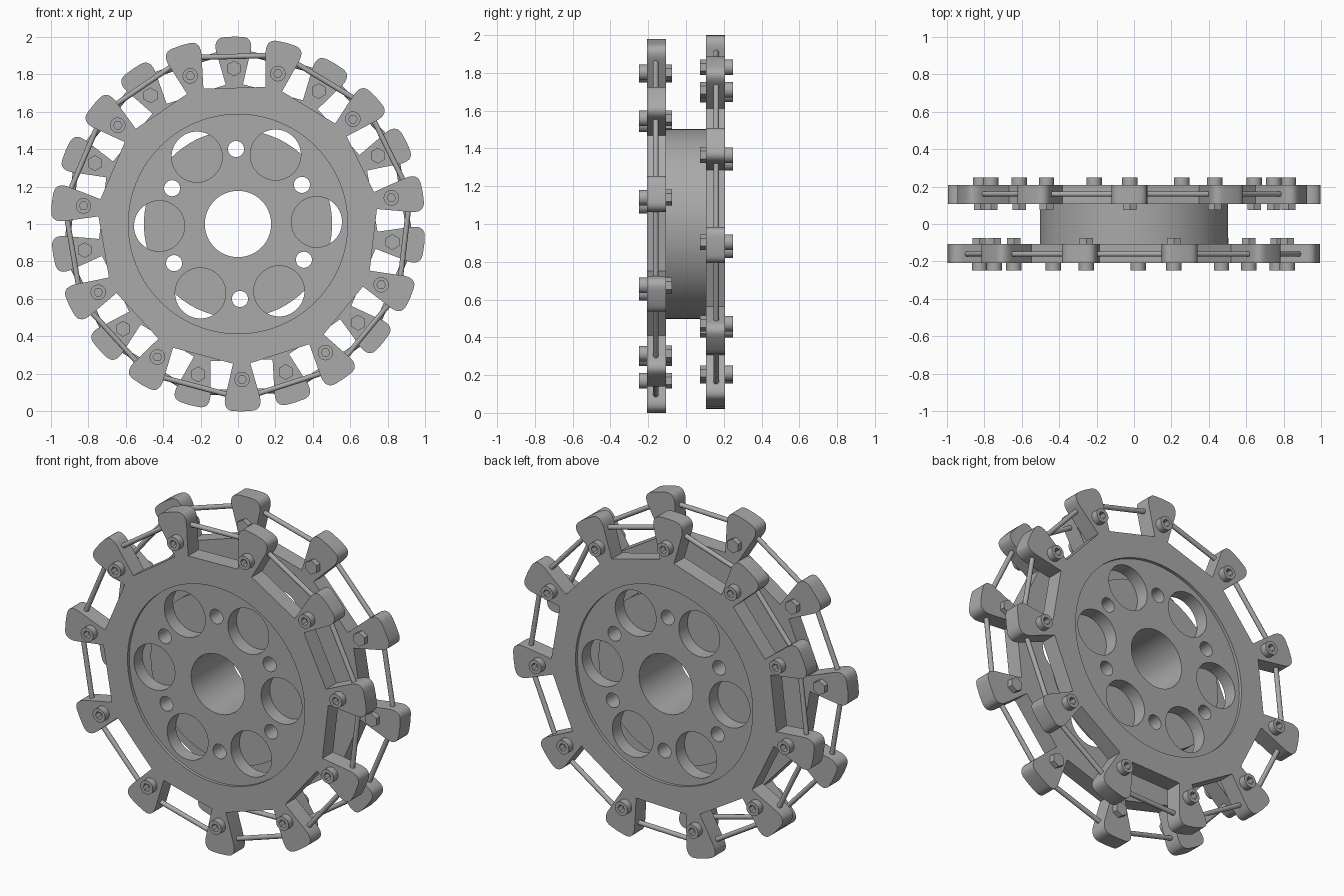
import bpy
from math import sin, cos, pi, radians
from mathutils import Vector

cube = bpy.data.objects.get("Cube")
if cube:
    bpy.data.objects.remove(cube, do_unlink=True)

TEETH = 11
STEP = 2 * pi / TEETH
TILT = radians(1.5)
INNER, OUTER = 0.107, 0.207      # plate distance from the middle plane
CENTRE = Vector((0, 0, 1))

grey = bpy.data.materials.new("machined_grey")
grey.use_nodes = True
colour = (0.4, 0.4, 0.4, 1)
grey.diffuse_color = colour
grey.node_tree.nodes["Principled BSDF"].inputs["Base Color"].default_value = colour


def finish(obj):
    bpy.ops.object.select_all(action='DESELECT')
    obj.select_set(True)
    bpy.context.view_layer.objects.active = obj
    bpy.ops.object.shade_smooth_by_angle(angle=radians(32))


def ring(radius, sides=64, x=0, z=0, turn=0):
    return [(x + radius * cos(turn + 2 * pi * i / sides),
             z + radius * sin(turn + 2 * pi * i / sides)) for i in range(sides)]


def ring_pattern(radius, distance, turn, sides):
    """Six holes spaced evenly around the axle."""
    angles = [turn + k * pi / 3 for k in range(6)]
    return [ring(radius, sides, distance * cos(a), distance * sin(a)) for a in angles]


def prism(name, loops, y0, y1):
    """Fill the loops (inner ones become holes) and extrude from y0 to y1."""
    curve = bpy.data.curves.new(name, 'CURVE')
    curve.dimensions = '2D'
    curve.fill_mode = 'BOTH'
    curve.extrude = abs(y1 - y0) / 2
    for loop in loops:
        spline = curve.splines.new('POLY')
        spline.points.add(len(loop) - 1)
        for point, (x, z) in zip(spline.points, loop):
            point.co = (x, z, 0, 1)
        spline.use_cyclic_u = True
    temp = bpy.data.objects.new(name + "_outline", curve)
    bpy.context.collection.objects.link(temp)
    bpy.context.view_layer.update()
    graph = bpy.context.evaluated_depsgraph_get()
    mesh = bpy.data.meshes.new_from_object(temp.evaluated_get(graph))
    bpy.data.objects.remove(temp, do_unlink=True)
    mesh.name = name
    for v in mesh.vertices:      # stand the outline up to face the front
        x, z, depth = v.co
        v.co = (x, (y0 + y1) / 2 - depth, z)
    mesh.materials.clear()
    mesh.materials.append(grey)
    obj = bpy.data.objects.new(name, mesh)
    bpy.context.collection.objects.link(obj)
    obj.location = CENTRE
    bpy.context.view_layer.objects.active = obj
    obj.select_set(True)
    bpy.ops.object.mode_set(mode='EDIT')
    bpy.ops.mesh.select_all(action='SELECT')
    bpy.ops.mesh.remove_doubles(threshold=0.00005)
    bpy.ops.mesh.normals_make_consistent(inside=False)
    bpy.ops.object.mode_set(mode='OBJECT')
    finish(obj)
    return obj


def tooth_half():
    """Half of one flared tooth, as (radius, sideways) from neck to crown."""
    neck_r = (0.727 - 0.046 * sin(STEP / 2)) / cos(STEP / 2)
    start, corner, end = Vector((0.925, 0.093)), Vector((0.995, 0.107)), Vector((0.998, 0.045))
    bend = [start * (1 - t) ** 2 + corner * 2 * t * (1 - t) + end * t * t
            for t in (i / 7 for i in range(8))]
    return [(neck_r, 0.046)] + [tuple(p) for p in bend]


def toothed_outline(turn):
    half = tooth_half()
    profile = [(r, -t) for r, t in half] + [(1.0, 0)] + half[::-1]
    points = []
    for k in range(TEETH):
        a = turn + k * STEP
        points += [(r * cos(a) - t * sin(a), r * sin(a) + t * cos(a)) for r, t in profile]
    return points


def rod(name, a, b, radius):
    bpy.ops.mesh.primitive_cylinder_add(vertices=16, radius=radius, depth=(b - a).length,
                                        location=(a + b) / 2)
    obj = bpy.context.object
    obj.name = name
    obj.rotation_euler = (b - a).to_track_quat('Z', 'Y').to_euler()
    obj.data.materials.append(grey)
    finish(obj)


def copies(source, name, places):
    """Put the source at the first place and linked copies at the others."""
    for i, place in enumerate(places):
        obj = source if i == 0 else bpy.data.objects.new(f"{name}_{i + 1}", source.data)
        if i:
            bpy.context.collection.objects.link(obj)
        obj.location = place


# Central hub with axle bore and bolt holes
bore = ring(0.177, 96)
bolt_holes = ring_pattern(0.043, 0.4, TILT + pi / 6, 32)
prism("hub", [ring(0.502, 128), bore] + bolt_holes, -INNER, INNER)

for side, s, turn in (("front", -1, TILT - pi / 2), ("back", 1, TILT + pi / 2)):
    # Toothed rim and the slightly recessed web inside it
    prism(side + "_toothed_rim", [toothed_outline(turn), ring(0.585, 128)], s * INNER, s * OUTER)
    prism(side + "_web", [ring(0.585, 128), bore] + bolt_holes
          + ring_pattern(0.135, 0.42, TILT, 64), s * INNER, s * (OUTER - 0.018))

    # Socket head bolts outside, hexagon nuts inside
    angles = [turn + k * STEP for k in range(TEETH)]
    places = [CENTRE + Vector((0.83 * cos(a), 0, 0.83 * sin(a))) for a in angles]
    head = prism(side + "_bolt_head", [ring(0.041, 32), ring(0.023, 6)],
                 s * OUTER, s * 0.248)
    copies(head, side + "_bolt_head", places)
    nut = prism(side + "_nut", [ring(0.042, 6, turn=pi / 6)], s * 0.075, s * INNER)
    copies(nut, side + "_nut", places)

    # Rods linking each tooth to the next
    ends = [CENTRE + Vector((0.932 * cos(a), s * 0.16, 0.932 * sin(a))) for a in angles]
    for k in range(TEETH):
        rod(f"{side}_link_rod_{k + 1}", ends[k], ends[(k + 1) % TEETH], 0.014)
